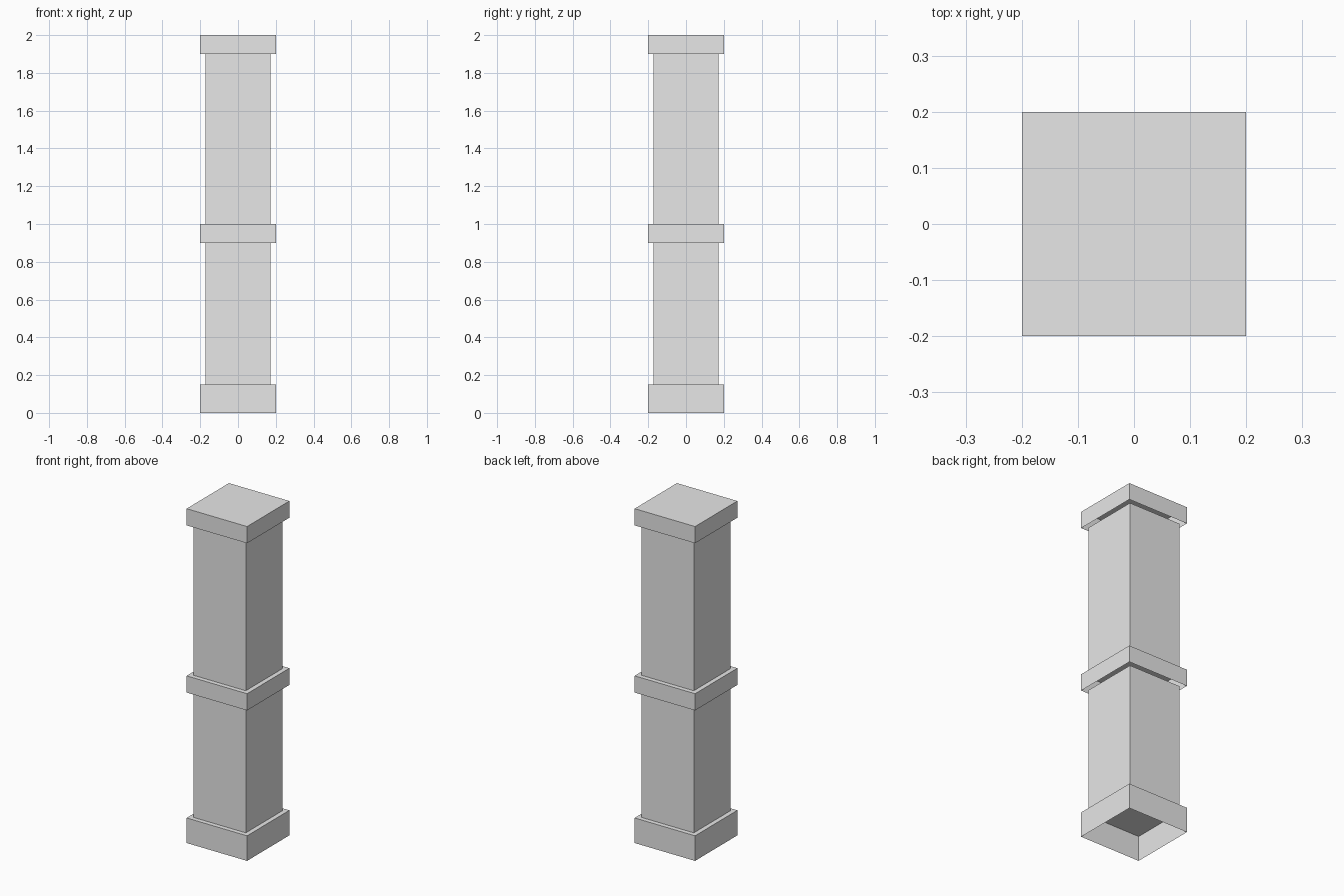
import bpy
import bmesh

cube = bpy.data.objects.get("Cube")
if cube:
    bpy.data.objects.remove(cube, do_unlink=True)

GREY = (0.8, 0.8, 0.8, 1.0)
stone = bpy.data.materials.new("light_grey")
stone.use_nodes = True
stone.diffuse_color = GREY
stone.node_tree.nodes["Principled BSDF"].inputs["Base Color"].default_value = GREY


def open_box(name, width, bottom, top):
    """Square box with a closed top and an open underside."""
    bm = bmesh.new()
    bmesh.ops.create_cube(bm, size=1)
    for v in bm.verts:
        v.co.x *= width
        v.co.y *= width
        v.co.z = top if v.co.z > 0 else bottom
    bm.normal_update()
    underside = [f for f in bm.faces if f.normal.z < -0.5]
    bmesh.ops.delete(bm, geom=underside, context='FACES')
    mesh = bpy.data.meshes.new(name)
    bm.to_mesh(mesh)
    bm.free()
    mesh.materials.append(stone)
    obj = bpy.data.objects.new(name, mesh)
    bpy.context.collection.objects.link(obj)


TRIM, SHAFT = 0.4, 0.345

# Wide plinth, middle band and cap
open_box("base_plinth", TRIM, 0, 0.15)
open_box("middle_band", TRIM, 0.9, 1)
open_box("top_cap", TRIM, 1.9, 2)

# Narrower shafts between them
open_box("lower_shaft", SHAFT, 0.15, 0.9)
open_box("upper_shaft", SHAFT, 1, 1.9)
